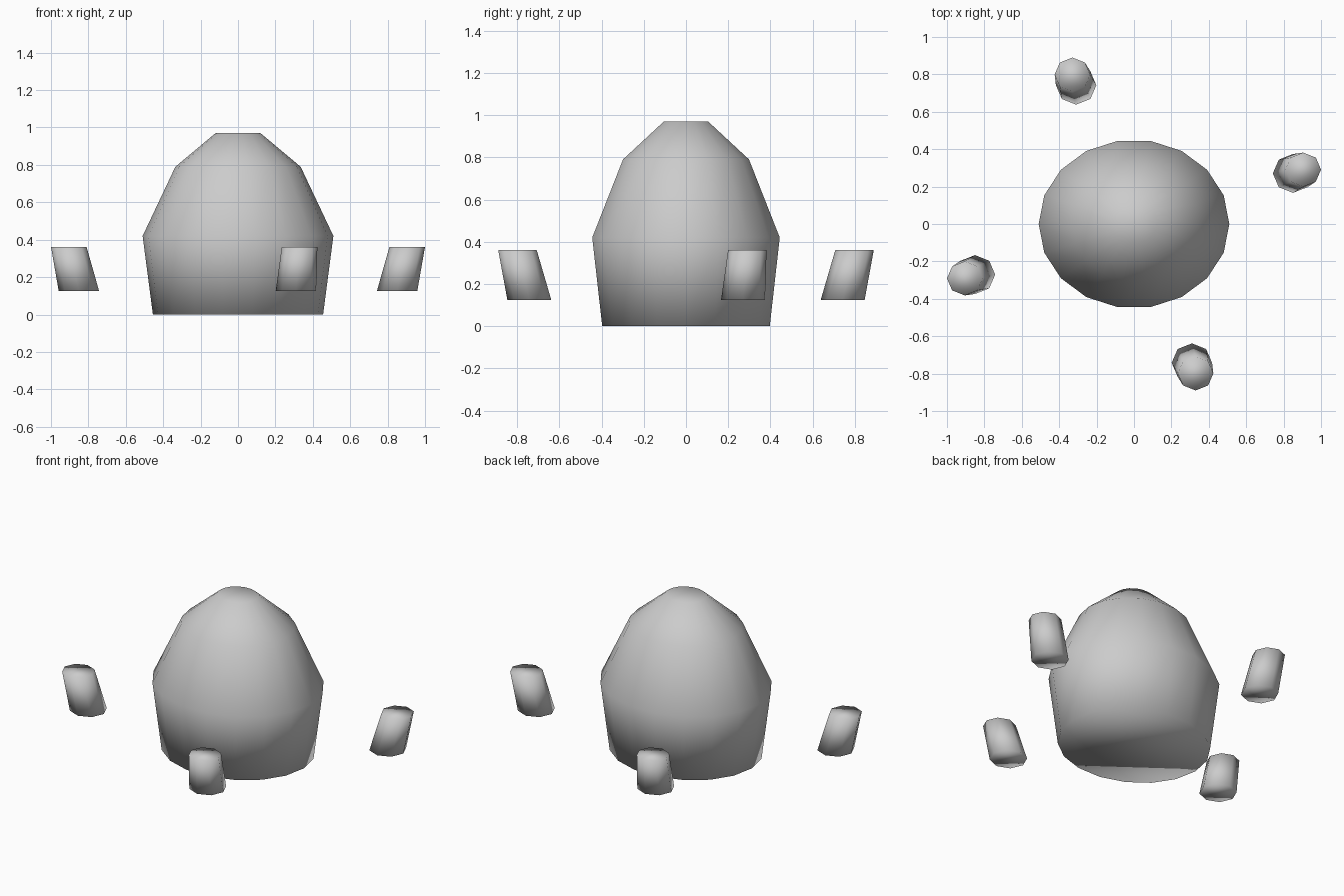
import bpy, bmesh
from math import cos, sin, tau, radians

if "Cube" in bpy.data.objects:
    bpy.data.objects.remove(bpy.data.objects["Cube"])


def loft(name, rings, sides):
    """Closed smooth solid through rings given as (cx, cy, z, rx, ry)."""
    bm = bmesh.new()
    loops = []
    for cx, cy, z, rx, ry in rings:
        loops.append([bm.verts.new((cx + rx * cos(tau * i / sides),
                                    cy + ry * sin(tau * i / sides), z))
                      for i in range(sides)])
    for a, b in zip(loops, loops[1:]):
        for i in range(sides):
            j = (i + 1) % sides
            bm.faces.new((a[i], a[j], b[j], b[i]))
    bm.faces.new(loops[0][::-1])
    bm.faces.new(loops[-1])
    for f in bm.faces:
        f.smooth = True
    mesh = bpy.data.meshes.new(name)
    bm.to_mesh(mesh)
    bm.free()
    obj = bpy.data.objects.new(name, mesh)
    bpy.context.collection.objects.link(obj)
    return obj


# Domed body, an 18-sided ellipse in plan
profile = [(0.0, 0.455, 0.403), (0.42, 0.51, 0.451),
           (0.79, 0.335, 0.303), (0.97, 0.12, 0.106)]
loft("body", [(0, 0, z, rx, ry) for z, rx, ry in profile], 18)

# Four small studs floating around the body, leaning outwards
for k, side in enumerate(("right", "back", "left", "front")):
    a = radians(20 + 90 * k)
    c, s = cos(a), sin(a)
    loft(side + "_stud", [(0.905 * c, 0.79 * s, 0.125, 0.108, 0.104),
                          (0.963 * c, 0.85 * s, 0.362, 0.095, 0.091)], 8)
